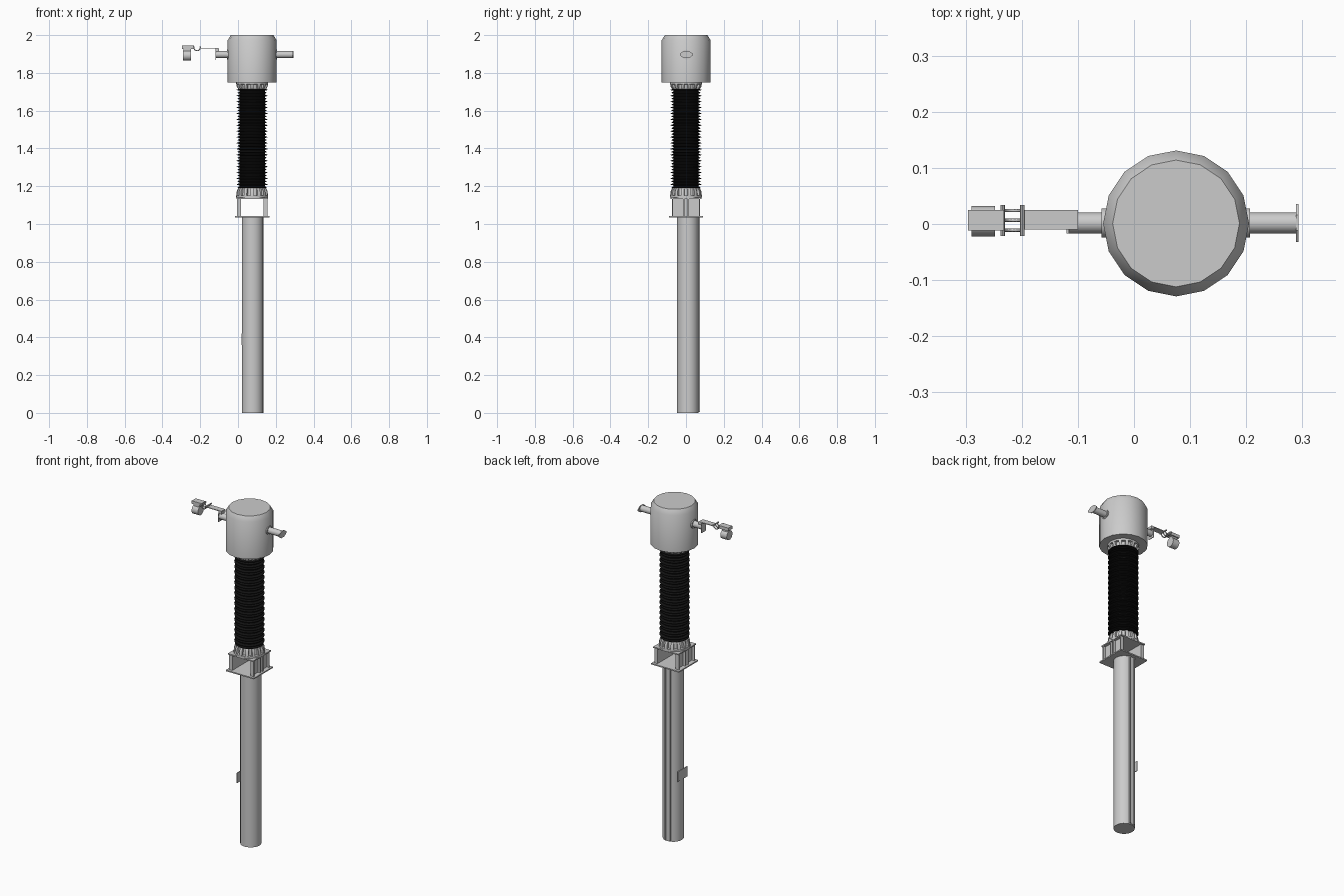
import bpy, bmesh, math
from mathutils import Vector, Matrix

if "Cube" in bpy.data.objects:
    bpy.data.objects.remove(bpy.data.objects["Cube"])

CX = 0.075                      # main vertical axis
TZ = 1.897                      # height of the terminals


def finish(bm, name, smooth=True, mat=None):
    bmesh.ops.recalc_face_normals(bm, faces=bm.faces)
    me = bpy.data.meshes.new(name)
    bm.to_mesh(me)
    bm.free()
    ob = bpy.data.objects.new(name, me)
    bpy.context.collection.objects.link(ob)
    if mat:
        me.materials.append(mat)
    if smooth:
        bpy.ops.object.select_all(action='DESELECT')
        ob.select_set(True)
        bpy.context.view_layer.objects.active = ob
        bpy.ops.object.shade_smooth_by_angle(angle=math.radians(32))
    return ob


def add_box(bm, x0, x1, y0, y1, z0, z1):
    m = Matrix.Translation(((x0 + x1) / 2, (y0 + y1) / 2, (z0 + z1) / 2))
    m = m @ Matrix.Diagonal((x1 - x0, y1 - y0, z1 - z0, 1))
    bmesh.ops.create_cube(bm, size=1, matrix=m)


def box(name, *dims):
    bm = bmesh.new()
    add_box(bm, *dims)
    return finish(bm, name, False)


def add_lathe(bm, profile, n, origin=(CX, 0, 0), axis='z'):
    """Spin (radius, height) pairs about an axis and cap both ends."""
    rings = []
    for r, h in profile:
        ring = []
        for i in range(n):
            a = 2 * math.pi * i / n
            c, s = r * math.cos(a), r * math.sin(a)
            p = {'z': (c, s, h), 'x': (h, c, s), 'y': (s, h, c)}[axis]
            ring.append(bm.verts.new(Vector(p) + Vector(origin)))
        rings.append(ring)
    for a, b in zip(rings, rings[1:]):
        for i in range(n):
            j = (i + 1) % n
            bm.faces.new((a[i], a[j], b[j], b[i]))
    bm.faces.new(rings[0])
    bm.faces.new(rings[-1])


def lathe(name, profile, n, origin=(CX, 0, 0), axis='z', mat=None):
    bm = bmesh.new()
    add_lathe(bm, profile, n, origin, axis)
    return finish(bm, name, True, mat)


# Support pole with the cable channel behind it and the label plate
PX, PY = 0.077, 0.01
lathe("pole", [(0.057, 0), (0.057, 1.036)], 24, (PX, PY, 0))
bm = bmesh.new()
add_box(bm, PX - 0.022, PX + 0.012, PY + 0.05, PY + 0.058, 0.005, 1.036)
for x in (PX - 0.022, PX + 0.006):
    add_box(bm, x, x + 0.006, PY + 0.05, 0.074, 0.005, 1.036)
finish(bm, "cable_channel", False)
box("label_plate", 0.018, 0.022, PY - 0.05, PY + 0.04, 0.36, 0.42)

# Mounting bracket: two plates, side webs and outward stiffeners
box("bracket_bottom_plate", CX - 0.092, CX + 0.092, -0.09, 0.09, 1.035, 1.042)
box("bracket_top_plate", CX - 0.083, CX + 0.083, -0.083, 0.083, 1.133, 1.14)
bm = bmesh.new()
for s in (-1, 1):
    xi, xo, xe = CX + s * 0.060, CX + s * 0.066, CX + s * 0.081
    add_box(bm, min(xi, xo), max(xi, xo), -0.075, 0.075, 1.042, 1.133)
    for y in (-0.072, -0.012, 0.012, 0.072):
        add_box(bm, min(xo, xe), max(xo, xe), y - 0.003, y + 0.003, 1.042, 1.133)
finish(bm, "bracket_webs", False)


# Ribbed end fittings of the insulator
def end_fitting(name, z, d, h):
    bm = bmesh.new()
    add_lathe(bm, [(0.085, z), (0.085, z + d * 0.01), (0.072, z + d * 0.012),
                   (0.068, z + d * h)], 24)
    for i in range(14):
        verts = []
        for r, hh in ((0.06, 0.008), (0.084, 0.008), (0.082, h * 0.65), (0.074, h), (0.06, h)):
            verts.append((r, z + d * hh))
        rot = Matrix.Rotation(2 * math.pi * (i + 0.5) / 14, 3, 'Z')
        sides = []
        for t in (-0.008, 0.008):
            sides.append([bm.verts.new(rot @ Vector((r, t, zz)) + Vector((CX, 0, 0)))
                          for r, zz in verts])
        bm.faces.new(sides[0])
        bm.faces.new(sides[1])
        for k in range(5):
            m = (k + 1) % 5
            bm.faces.new((sides[0][k], sides[0][m], sides[1][m], sides[1][k]))
    finish(bm, name)


end_fitting("lower_fitting", 1.14, 1, 0.05)
end_fitting("upper_fitting", 1.75, -1, 0.035)

# Black shed insulator
black = bpy.data.materials.new("black_rubber")
black.diffuse_color = (0.006, 0.006, 0.006, 1)
black.use_nodes = True
black.node_tree.nodes["Principled BSDF"].inputs["Base Color"].default_value = black.diffuse_color
profile, count = [(0.066, 1.186)], 34
step = (1.718 - 1.186) / count
for i in range(count):
    z = 1.186 + i * step
    r = 0.082 if i % 2 else 0.077
    profile += [(0.067, z + 0.2 * step), (r, z + 0.42 * step),
                (r, z + 0.55 * step), (0.067, z + 0.9 * step)]
profile.append((0.066, 1.718))
lathe("insulator", profile, 24, mat=black)

# Transformer head
lathe("head", [(0.13, 1.75), (0.13, 1.972), (0.113, 2.0)], 16, (CX, 0.001, 0))

# Terminals either side, with collars
T = (0, 0.002, TZ)
lathe("right_terminal", [(0.0185, 0.18), (0.0185, 0.29)], 16, T, 'x')
lathe("left_terminal", [(0.0185, -0.118), (0.0185, -0.03)], 16, T, 'x')
lathe("right_collar", [(0.026, 0.18), (0.026, 0.207)], 16, T, 'x')
lathe("left_collar", [(0.026, -0.058), (0.026, -0.03)], 16, T, 'x')

# Eared flange on the right terminal
bm = bmesh.new()
outline = [(0.034, 0.005), (0.014, 0.019), (-0.014, 0.019), (-0.034, 0.005),
           (-0.034, -0.005), (-0.014, -0.019), (0.014, -0.019), (0.034, -0.005)]
face = bm.faces.new([bm.verts.new((0.289, y + 0.002, TZ + z)) for y, z in outline])
ext = bmesh.ops.extrude_face_region(bm, geom=[face])
bmesh.ops.translate(bm, vec=(0.004, 0, 0),
                    verts=[v for v in ext['geom'] if isinstance(v, bmesh.types.BMVert)])
finish(bm, "right_flange", False)

# Bent strap from the left terminal to the flexible link
box("strap_foot", -0.120, -0.116, -0.017, 0.025, TZ - 0.03, TZ + 0.02)
box("strap_lip", -0.120, -0.100, -0.010, 0.025, 1.914, 1.930)
box("strap", -0.196, -0.103, -0.010, 0.025, 1.928, 1.932)

# Flexible link: two cross rods joined by hanging loops
for name, x in (("outer", -0.234), ("inner", -0.199)):
    lathe(name + "_link_rod", [(0.0045, -0.021), (0.0045, 0.034)], 10, (x, 0, 1.936), 'y')
for k, y in enumerate((-0.011, 0.0065, 0.024)):
    cu = bpy.data.curves.new("link_loop", 'CURVE')
    cu.dimensions, cu.bevel_depth, cu.bevel_resolution = '3D', 0.003, 1
    sp = cu.splines.new('POLY')
    sp.points.add(8)
    for i, p in enumerate(sp.points):
        a = math.pi * i / 8
        p.co = (-0.2165 - 0.0175 * math.cos(a), y, 1.936 - 0.019 * math.sin(a), 1)
    ob = bpy.data.objects.new("link_loop_%d" % (k + 1), cu)
    bpy.context.collection.objects.link(ob)
    bpy.ops.object.select_all(action='DESELECT')
    ob.select_set(True)
    bpy.context.view_layer.objects.active = ob
    bpy.ops.object.convert(target='MESH')

# Outer connector plate with its round clamp below
box("connector_plate", -0.296, -0.232, -0.012, 0.025, 1.926, 1.944)
lathe("connector_clamp", [(0.027, -0.29), (0.027, -0.248)], 20, (0, 0.005, 1.892), 'x')
box("connector_neck", -0.288, -0.250, -0.008, 0.018, 1.90, 1.93)
